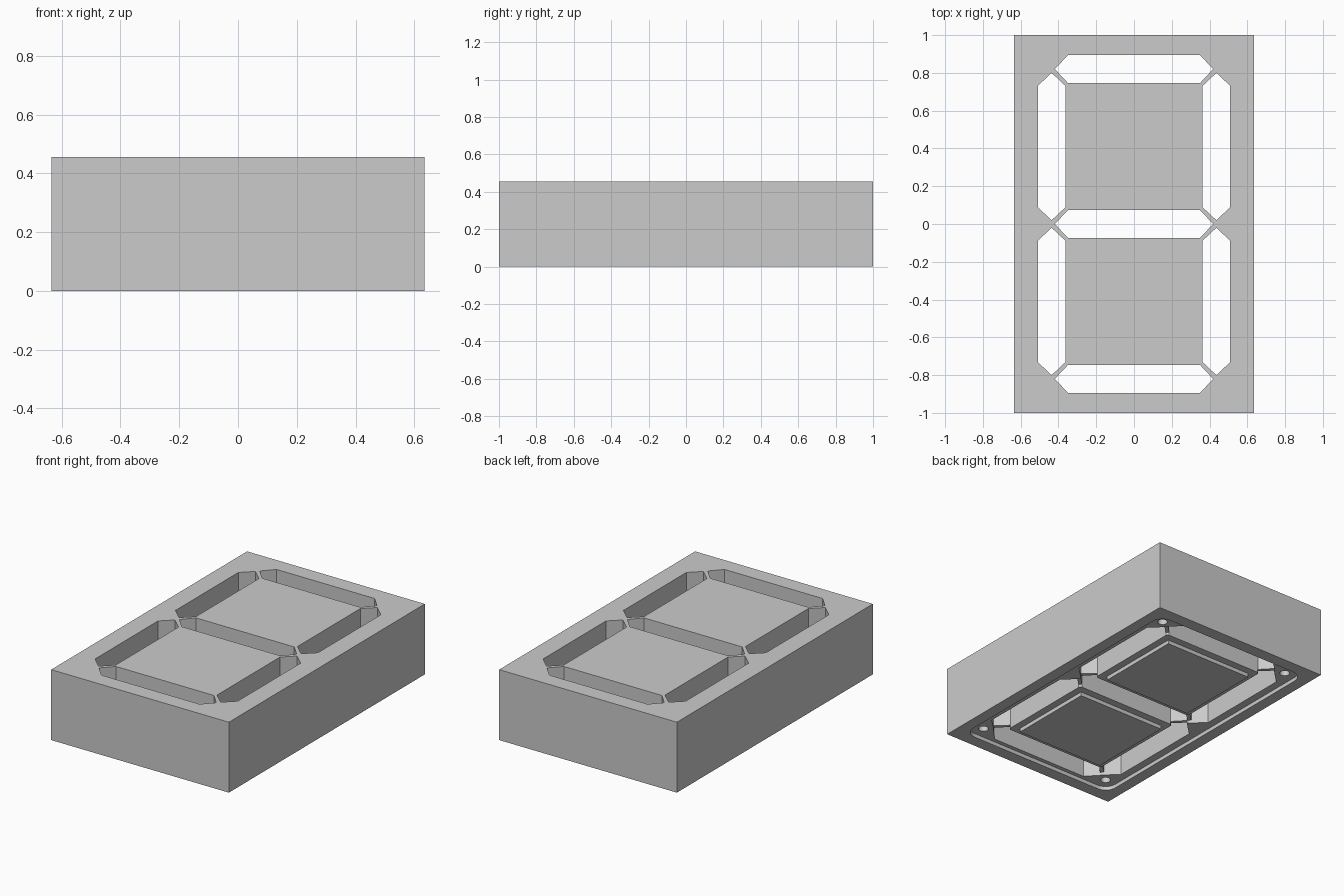
import bpy, bmesh, math

HEIGHT = 0.455      # overall height of the housing
FLOOR = 0.025       # depth of the recess under the housing
WEB = 0.045         # lower edge of the thin webs between wells
PITCH = 0.41        # spacing of the wells along the digit

if "Cube" in bpy.data.objects:
    bpy.data.objects.remove(bpy.data.objects["Cube"])

grey = bpy.data.materials.new("light grey plastic")
grey.use_nodes = True
grey.diffuse_color = (0.6, 0.6, 0.6, 1)
grey.node_tree.nodes["Principled BSDF"].inputs["Base Color"].default_value = (0.6, 0.6, 0.6, 1)


def prism(name, outline, z0, z1):
    """Extrude a flat outline from z0 to z1."""
    bm = bmesh.new()
    face = bm.faces.new([bm.verts.new((x, y, z0)) for x, y in outline])
    moved = bmesh.ops.extrude_face_region(bm, geom=[face])["geom"]
    top = [v for v in moved if isinstance(v, bmesh.types.BMVert)]
    bmesh.ops.translate(bm, vec=(0, 0, z1 - z0), verts=top)
    bmesh.ops.recalc_face_normals(bm, faces=bm.faces)
    mesh = bpy.data.meshes.new(name)
    bm.to_mesh(mesh)
    bm.free()
    mesh.materials.append(grey)
    obj = bpy.data.objects.new(name, mesh)
    bpy.context.collection.objects.link(obj)
    return obj


def cut_away(target, cutters):
    """Subtract the cutters from the target and drop them."""
    bpy.context.view_layer.objects.active = target
    for cutter in cutters:
        cutter.hide_render = True
        cut = target.modifiers.new("cut", 'BOOLEAN')
        cut.operation = 'DIFFERENCE'
        cut.solver = 'EXACT'
        cut.object = cutter
        bpy.ops.object.modifier_apply(modifier=cut.name)
        bpy.data.objects.remove(cutter)


def rectangle(cx, cy, hx, hy, angle=0):
    c, s = math.cos(angle), math.sin(angle)
    corners = [(-hx, -hy), (hx, -hy), (hx, hy), (-hx, hy)]
    return [(cx + x * c - y * s, cy + x * s + y * c) for x, y in corners]


def arc(cx, cy, r, start, end, steps):
    angles = [start + (end - start) * i / steps for i in range(steps + 1)]
    return [(cx + r * math.cos(a), cy + r * math.sin(a)) for a in angles]


def rounded_rectangle(hx, hy, r):
    points = []
    for i, (sx, sy) in enumerate([(1, 1), (-1, 1), (-1, -1), (1, -1)]):
        start = i * math.pi / 2
        points += arc(sx * (hx - r), sy * (hy - r), r, start, start + math.pi / 2, 6)
    return points


def segment(cx, cy, half_length, upright):
    """Six-sided bar with pointed ends."""
    t = 0.0735
    flat = half_length - 0.069
    bar = [(-half_length, 0), (-flat, -t), (flat, -t), (half_length, 0), (flat, t), (-flat, t)]
    if upright:
        bar = [(-y, x) for x, y in bar]
    return [(cx + x, cy + y) for x, y in bar]


# Housing block
housing = prism("housing", rectangle(0, 0, 0.635, 1), 0, HEIGHT)

# Shallow rounded recess underneath, leaving a raised pad on each centre block
recess = prism("recess_cutter", rounded_rectangle(0.56, 0.92, 0.075), -0.1, FLOOR)
pads = [prism("pad_cutter", rectangle(0, sy * PITCH, 0.315, 0.288), 0, 0.1) for sy in (-1, 1)]
cut_away(recess, pads)
cutters = [recess]

# Seven light wells, cut right through
for row in (-1, 0, 1):
    bar = segment(0, row * PITCH * 2, 0.419, False)
    cutters.append(prism("level_well_cutter", bar, -0.1, 0.6))

for sx in (-1, 1):
    for sy in (-1, 1):
        bar = segment(sx * 0.436, sy * PITCH, 0.39, True)
        cutters.append(prism("upright_well_cutter", bar, -0.1, 0.6))

        # Blind screw holes in the recess corners
        ring = arc(sx * 0.482, sy * 0.842, 0.03, 0, math.tau, 24)[:-1]
        cutters.append(prism("screw_hole_cutter", ring, -0.1, 0.2))

        # Notches that shorten the webs from below
        for y, turn in ((0.775, 1), (0.045, -1)):
            notch = rectangle(sx * 0.392, sy * y, 0.05, 0.02, turn * sx * sy * math.pi / 4)
            cutters.append(prism("web_notch_cutter", notch, -0.1, WEB))

cut_away(housing, cutters)
